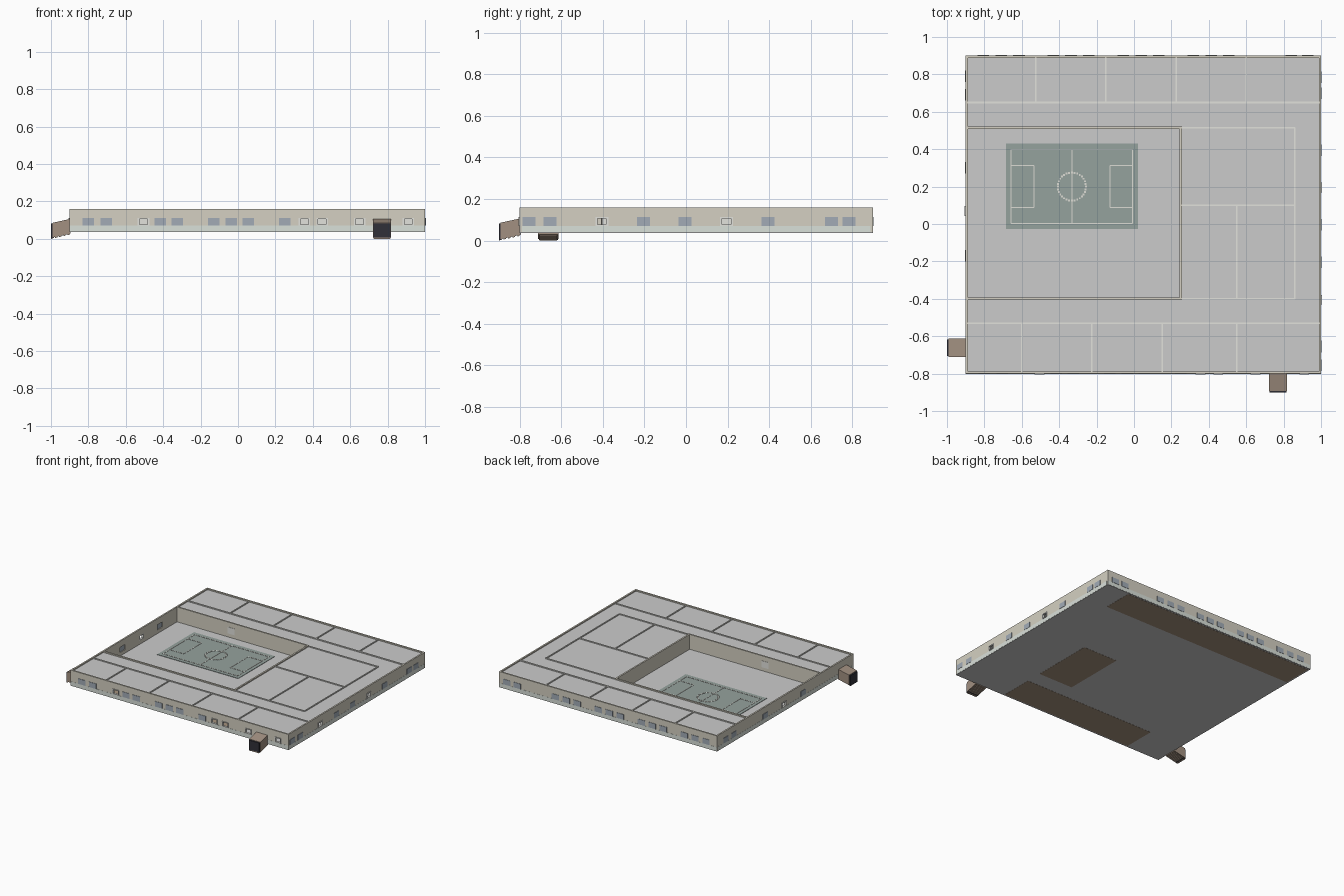
import bpy, bmesh, math

if "Cube" in bpy.data.objects:
    bpy.data.objects.remove(bpy.data.objects["Cube"])

X0, X1, Y0, Y1 = -0.9, 1.0, -0.8, 0.9      # building footprint
ZF, ZT, ZR = 0.04, 0.16, 0.151             # floor, wall top, roof
WZ0, WZ1, WW = 0.071, 0.112, 0.062         # window sill, head, width
T = 0.012                                  # wall thickness


def material(name, rgb):
    m = bpy.data.materials.new(name)
    m.diffuse_color = (*rgb, 1)
    m.use_nodes = True
    m.node_tree.nodes["Principled BSDF"].inputs["Base Color"].default_value = m.diffuse_color
    return m


WALL = material("beige_plaster", (0.66, 0.63, 0.54))
BAND = material("pale_green_paint", (0.70, 0.75, 0.70))
GLASS = material("blue_grey_glass", (0.36, 0.41, 0.47))
FRAME = material("frame_white", (0.76, 0.76, 0.72))
WOOD = material("brown_floor", (0.38, 0.29, 0.21))
TUNNEL = material("brown_cladding", (0.36, 0.28, 0.22))
DARK = material("dark_door", (0.03, 0.03, 0.04))
COURT = material("court_green", (0.30, 0.36, 0.34))
LINE = material("court_line", (0.72, 0.72, 0.66))


def boxes(name, items, mat=None, warp=None):
    """One object made of boxes (x0, x1, y0, y1, z0, z1)."""
    bm = bmesh.new()
    for x0, x1, y0, y1, z0, z1 in items:
        r = bmesh.ops.create_cube(bm, size=1)
        for v in r["verts"]:
            c = v.co
            v.co = ((x0 + x1) / 2 + c.x * (x1 - x0), (y0 + y1) / 2 + c.y * (y1 - y0),
                    (z0 + z1) / 2 + c.z * (z1 - z0))
            if warp:
                v.co = warp(*v.co)
    bmesh.ops.recalc_face_normals(bm, faces=bm.faces)
    me = bpy.data.meshes.new(name)
    bm.to_mesh(me)
    bm.free()
    ob = bpy.data.objects.new(name, me)
    bpy.context.collection.objects.link(ob)
    if mat:
        me.materials.append(mat)
    return ob


def wall(name, axis, face, out, a, b, closed, opened):
    """Wall along axis with its outer surface at face; out = +1 or -1."""
    def bx(s0, s1, d0, d1, z0, z1):
        p, q = sorted((face + out * d0, face + out * d1))
        return (s0, s1, p, q, z0, z1) if axis == "x" else (p, q, s0, s1, z0, z1)

    parts = [bx(a, b, -T, 0, ZF, WZ0), bx(a, b, -T, 0, WZ1, ZT)]
    start = a
    for c in sorted(closed + opened):
        parts.append(bx(start, c - WW / 2, -T, 0, WZ0, WZ1))
        start = c + WW / 2
    parts.append(bx(start, b, -T, 0, WZ0, WZ1))
    boxes(name, parts, WALL)
    boxes(name + "_base_band", [bx(a, b, -0.002, 0.001, ZF, WZ0)], BAND)
    boxes(name + "_glass", [bx(c - WW / 2, c + WW / 2, -0.006, 0.003, WZ0, WZ1)
                            for c in closed], GLASS)
    if opened:
        bars, h, t = [], 0.026, 0.005
        for c in opened:
            bars += [bx(c - h, c + h, -T, 0.005, z, z + t) for z in (WZ0, WZ1 - t)]
            bars += [bx(s, s + t, -T, 0.005, WZ0 + t, WZ1 - t) for s in (c - h, c + h - t)]
            bars += [bx(s, e, -T, 0, WZ0, WZ1)
                     for s, e in ((c - WW / 2, c - h), (c + h, c + WW / 2))]
        boxes(name + "_open_frames", bars, FRAME)


# outer walls with windows
back_windows = [c + d for c in (-0.71, -0.337, 0.038, 0.412) for d in (-0.095, 0, 0.095)]
wall("front_wall", "x", Y0, -1, X0, X1,
     [-0.8, -0.705, -0.415, -0.325, -0.13, -0.037, 0.055, 0.25],
     [-0.505, 0.355, 0.45, 0.65, 0.91])
wall("back_wall", "x", Y1, 1, X0, X1, back_windows + [0.84, 0.93], [])
wall("right_wall", "y", X1, 1, Y0 + T, Y1 - T,
     [-0.755, -0.655, -0.205, -0.005, 0.395, 0.7, 0.785], [-0.405, 0.195])
wall("left_wall", "y", X0, -1, Y0 + T, Y1 - T, [-0.17, 0.3, 0.69, 0.79], [0.07])

# floor slab, with brown classroom floors showing underneath
boxes("floor_slab", [(X0, X1, Y0, Y1, 0.037, 0.043)])
boxes("classroom_floors", [(X0 + T, 0.8, 0.65, Y1 - T, 0.036, 0.044),
                           (-0.6, 0.55, Y0 + T, -0.53, 0.036, 0.044),
                           (0.25, 0.55, -0.4, 0.1, 0.036, 0.044)], WOOD)

# roof around the open sports hall
GX, GY0, GY1 = 0.25, -0.4, 0.515
boxes("roof", [(X0 + T, X1 - T, Y0 + T, GY0, ZR - 0.006, ZR),
               (X0 + T, X1 - T, GY1, Y1 - T, ZR - 0.006, ZR),
               (GX, X1 - T, GY0, GY1, ZR - 0.006, ZR)])

# partitions, standing slightly proud of the roof
p, zt = 0.004, ZT - 0.002
parts = [(X0 + T, X1 - T, 0.644, 0.654, ZF, zt), (X0 + T, X1 - T, -0.53 - p, -0.53 + p, ZF, zt),
         (GX, 0.86, GY1 - p, GY1 + p, ZF, zt), (GX, 0.86, GY0 - p, GY0 + p, ZF, zt),
         (0.86 - p, 0.86 + p, GY0, GY1, ZF, zt), (GX, 0.86, 0.1 - p, 0.1 + p, ZF, zt),
         (0.55 - p, 0.55 + p, GY0, 0.1, ZF, zt)]
parts += [(x - p, x + p, Y0 + T, -0.53, ZF, zt) for x in (-0.6, -0.225, 0.15, 0.55)]
parts += [(x - p, x + p, 0.65, Y1 - T, ZF, zt) for x in (-0.525, -0.15, 0.225, 0.6)]
boxes("partitions", parts, FRAME)

# sports hall walls with a light window panel each side
boxes("hall_walls", [(X0 + T, GX + 0.006, GY0 - 0.006, GY0 + 0.006, ZF, ZT),
                     (X0 + T, GX + 0.006, GY1 - 0.006, GY1 + 0.006, ZF, ZT),
                     (GX - 0.006, GX + 0.006, GY0, GY1, ZF, ZT)], WALL)
boxes("hall_window_panels", [(-0.445, -0.385, y - 0.008, y + 0.008, WZ0, WZ1 + 0.01)
                             for y in (GY0, GY1)], FRAME)

# court and its markings
boxes("court", [(-0.685, 0.022, -0.028, 0.43, 0.042, 0.046)], COURT)
cx, cy, w, z0, z1 = -0.332, 0.2, 0.0025, 0.045, 0.048
hx, hy = 0.325, 0.197
marks = [(cx - w, cx + w, cy - hy, cy + hy, z0, z1)]
for s in (-1, 1):
    marks.append((cx - hx, cx + hx, cy + s * hy - w, cy + s * hy + w, z0, z1))
    ex, bxx = cx + s * hx, cx + s * (hx - 0.122)
    marks.append((ex - w, ex + w, cy - hy, cy + hy, z0, z1))
    marks.append((bxx - w, bxx + w, cy - 0.112, cy + 0.112, z0, z1))
    marks += [(min(ex, bxx), max(ex, bxx), cy + k - w, cy + k + w, z0, z1) for k in (-0.112, 0.112)]
for i in range(32):
    a = 2 * math.pi * i / 32
    x, y = cx + 0.075 * math.cos(a), cy + 0.075 * math.sin(a)
    marks.append((x - 0.005, x + 0.005, y - 0.005, y + 0.005, z0, z1))
boxes("court_markings", marks, LINE)


# sloping entrance tunnels (u across, d outward, z up)
def tunnel(name, place):
    def warp(u, d, z):
        return (*place(u, d), z - 0.022 * d / 0.1)
    boxes(name + "_shell", [(-0.049, 0.049, -0.005, 0.092, 0.097, 0.106),
                            (-0.049, -0.043, -0.005, 0.092, 0.032, 0.097),
                            (0.043, 0.049, -0.005, 0.092, 0.032, 0.097),
                            (-0.049, 0.049, -0.005, 0.092, 0.027, 0.034)], TUNNEL, warp)
    boxes(name + "_ramp", [(-0.042, 0.042, d, d + 0.012, 0.022, 0.03)
                           for d in (0.0, 0.022, 0.044, 0.066, 0.088)], TUNNEL, warp)
    boxes(name + "_door", [(-0.045, 0.045, 0.085, 0.1, 0.024, 0.103)], DARK, warp)


tunnel("front_tunnel", lambda u, d: (0.77 + u, Y0 - d))
tunnel("left_tunnel", lambda u, d: (X0 - d, -0.662 + u))
